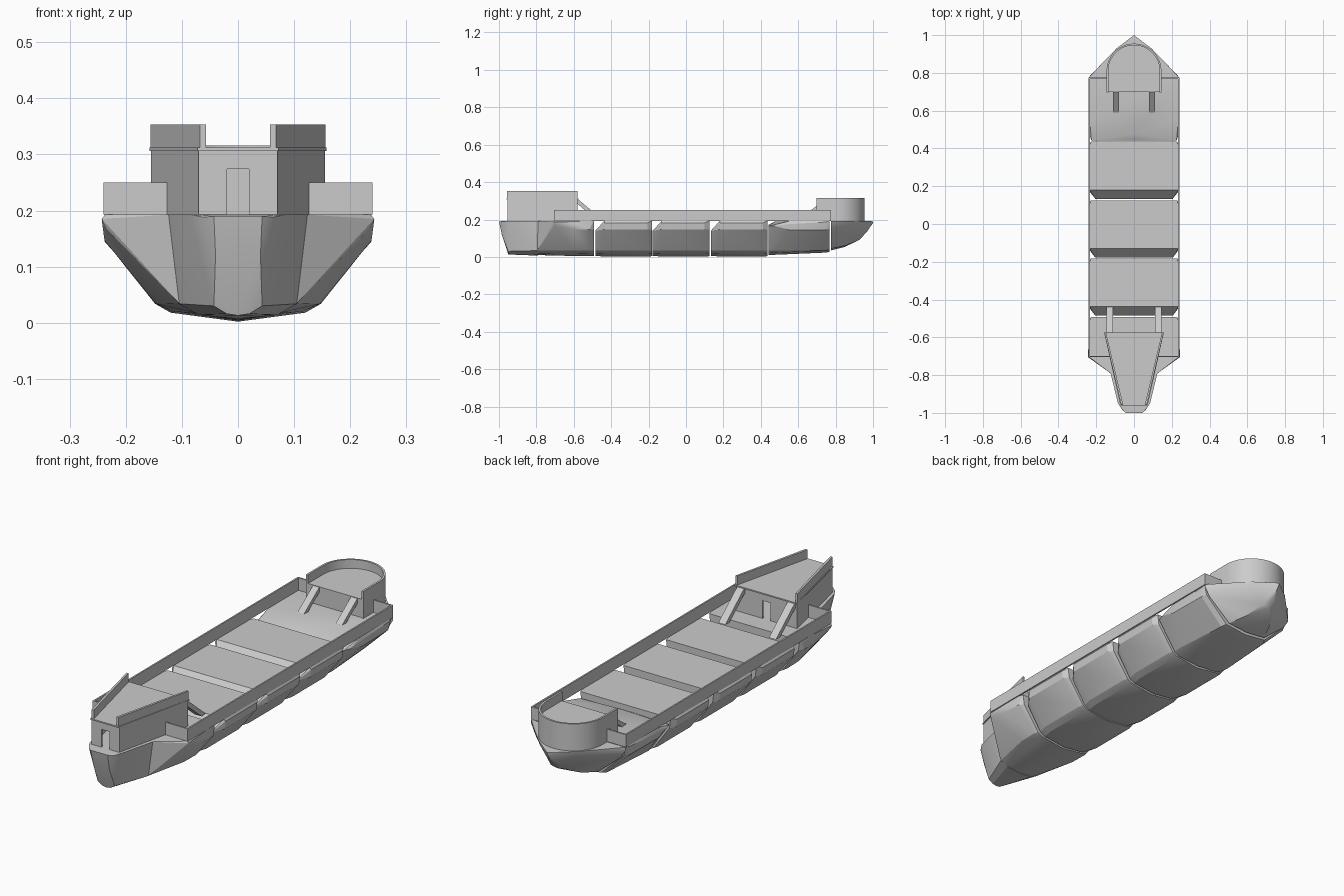
import bpy, bmesh, math

if "Cube" in bpy.data.objects:
    bpy.data.objects.remove(bpy.data.objects["Cube"])

grey = bpy.data.materials.new("light_grey")
grey.diffuse_color = (0.6, 0.6, 0.6, 1)
grey.use_nodes = True
grey.node_tree.nodes["Principled BSDF"].inputs["Base Color"].default_value = grey.diffuse_color


def finish(bm, name, smooth=None):
    bmesh.ops.recalc_face_normals(bm, faces=bm.faces)
    me = bpy.data.meshes.new(name)
    bm.to_mesh(me)
    bm.free()
    ob = bpy.data.objects.new(name, me)
    bpy.context.collection.objects.link(ob)
    me.materials.append(grey)
    if smooth:
        bpy.ops.object.select_all(action='DESELECT')
        ob.select_set(True)
        bpy.context.view_layer.objects.active = ob
        bpy.ops.object.shade_smooth_by_angle(angle=math.radians(smooth))
    return ob


def hull(name, stations):
    """Convex block through half sections: {y: [(x, z), ...]} mirrored in x."""
    bm = bmesh.new()
    for y, pts in stations:
        for x, z in pts:
            for s in ((1, -1) if x else (1,)):
                bm.verts.new((s * x, y, z))
    res = bmesh.ops.convex_hull(bm, input=bm.verts)
    loose = [v for v in bm.verts if not v.link_faces]
    bmesh.ops.delete(bm, geom=loose, context='VERTS')
    bmesh.ops.dissolve_limit(bm, angle_limit=0.01, verts=bm.verts, edges=bm.edges)
    return finish(bm, name, 20)


def prism(name, outline, a, b, axis='z', smooth=None):
    """Extrude an outline: (x, y) along z, or (y, z) along x."""
    bm = bmesh.new()
    put = (lambda p, h: (p[0], p[1], h)) if axis == 'z' else (lambda p, h: (h, p[0], p[1]))
    lo = [bm.verts.new(put(p, a)) for p in outline]
    hi = [bm.verts.new(put(p, b)) for p in outline]
    bm.faces.new(lo)
    bm.faces.new(hi)
    n = len(outline)
    for i in range(n):
        j = (i + 1) % n
        bm.faces.new((lo[i], lo[j], hi[j], hi[i]))
    return finish(bm, name, smooth)


def box(name, x0, x1, y0, y1, z0, z1):
    return prism(name, [(x0, y0), (x1, y0), (x1, y1), (x0, y1)], z0, z1)


DECK = 0.193
full = [(0.235, DECK), (0.242, 0.182), (0.238, 0.147), (0.148, 0.034), (0.12, 0.018), (0, 0.002)]
front_end = [(0.205, 0.14), (0.135, 0.034), (0.11, 0.02), (0, 0.006)]
back_end = [(0.228, DECK), (0.222, 0.145), (0.142, 0.034), (0.115, 0.02), (0, 0.004)]

# Midship hull blocks, each with a sloped leading edge
for i, y in enumerate((-0.485, -0.178, 0.133)):
    hull(f"hull_block_{i + 1}", [(y, front_end), (y + 0.048, full),
                                 (y + 0.278, full), (y + 0.303, back_end)])

# Fore hull block, rising toward the bow
hull("hull_block_4", [
    (0.442, [(0.225, 0.165), (0.205, 0.135), (0.135, 0.034), (0.11, 0.02), (0, 0.01), (0, 0.172)]),
    (0.475, [(0, 0.19), (0.236, 0.165), (0.14, 0.034)]),
    (0.55, [(0.235, 0.191), (0.24, 0.175), (0.238, 0.145)]),
    (0.745, [(0.24, 0.186), (0.235, 0.145), (0.12, 0.034), (0, 0.023)]),
    (0.768, [(0.236, DECK), (0.225, 0.15), (0.11, 0.04), (0, 0.027)])])

# Pointed bow
hull("bow", [
    (0.776, [(0.238, DECK), (0.24, 0.18), (0.215, 0.14), (0.1, 0.045), (0, 0.035)]),
    (0.85, [(0.17, DECK), (0.165, 0.17), (0.07, 0.06), (0, 0.054)]),
    (0.93, [(0.092, DECK), (0.085, 0.175), (0.03, 0.1), (0, 0.093)]),
    (0.97, [(0.035, DECK), (0, 0.138)]),
    (1.0, [(0, 0.19), (0, 0.182)])])

# Wide aft hull block, then the narrow stern
hull("aft_hull_block", [
    (-0.795, [(0.118, DECK), (0.105, 0.035), (0.07, 0.016), (0, 0.01)]),
    (-0.705, [(0.236, DECK), (0.243, 0.185), (0.235, 0.168)]),
    (-0.6, [(0.241, 0.18), (0.238, 0.147), (0.146, 0.034), (0, 0.005)]),
    (-0.515, [(0.235, DECK), (0.238, 0.147), (0.148, 0.034), (0, 0.004)]),
    (-0.493, [(0.228, DECK), (0.222, 0.145), (0.142, 0.034), (0.115, 0.02), (0, 0.004)])])
hull("stern", [
    (-1.0, [(0.043, 0.19)]),
    (-0.985, [(0.062, 0.188), (0.04, 0.12)]),
    (-0.95, [(0.085, DECK), (0.043, 0.03), (0.02, 0.016), (0, 0.013)]),
    (-0.79, [(0.124, DECK), (0.106, 0.034), (0.07, 0.014), (0, 0.007)])])

# Aft castle roof (tapering toward the stern)
prism("aft_castle_roof", [(-0.072, -0.96), (0.072, -0.96), (0.158, -0.575), (-0.158, -0.575)],
      0.306, 0.312)
# Aft castle end walls with doorways
T = 0.007
for name, y, half in (("front", -0.955, 0.07), ("back", -0.588, 0.15)):
    for s, side in ((1, "right"), (-1, "left")):
        box(f"aft_castle_{name}_wall_{side}", s * 0.02, s * half, y, y + T, DECK - 0.002, 0.306)
    box(f"aft_castle_{name}_lintel", -0.02, 0.02, y, y + T, 0.274, 0.306)

for s, side in ((1, "right"), (-1, "left")):
    # Aft castle slanted walls and parapets
    prism(f"aft_castle_side_wall_{side}",
          [(s * 0.07, -0.955), (s * 0.155, -0.58), (s * 0.147, -0.58), (s * 0.062, -0.955)],
          DECK - 0.002, 0.306)
    prism(f"aft_parapet_{side}",
          [(s * 0.068, -0.958), (s * 0.156, -0.58), (s * 0.147, -0.58), (s * 0.057, -0.958)],
          0.312, 0.353)
    # Long bulwarks with returns to the castles
    box(f"bulwark_{side}", s * 0.233, s * 0.24, -0.705, 0.775, DECK, 0.25)
    box(f"bulwark_aft_return_{side}", s * 0.125, s * 0.24, -0.705, -0.698, DECK, 0.25)
    box(f"bulwark_fore_return_{side}", s * 0.143, s * 0.24, 0.768, 0.775, DECK, 0.25)
    # Sloping ramps up to both castles
    prism(f"aft_ramp_{side}", [(-0.582, 0.312), (-0.44, 0.194), (-0.47, 0.192), (-0.582, 0.285)],
          s * 0.11, s * 0.145, 'x')
    prism(f"fore_ramp_{side}", [(0.702, 0.275), (0.59, 0.194), (0.62, 0.192), (0.702, 0.252)],
          s * 0.08, s * 0.112, 'x')


# Fore castle: U-shaped wall, raised floor and front wall
def u_path(r, y0):
    arc = [(r * math.cos(math.pi * k / 32), 0.81 + r * math.sin(math.pi * k / 32)) for k in range(33)]
    return [(r, y0)] + arc + [(-r, y0)]


prism("fore_castle_wall", u_path(0.145, 0.697) + u_path(0.136, 0.697)[::-1], DECK - 0.002, 0.316,
      smooth=30)
prism("fore_castle_floor", u_path(0.137, 0.7), 0.27, 0.276)
box("fore_castle_front_wall", -0.137, 0.137, 0.7, 0.707, DECK - 0.002, 0.27)
